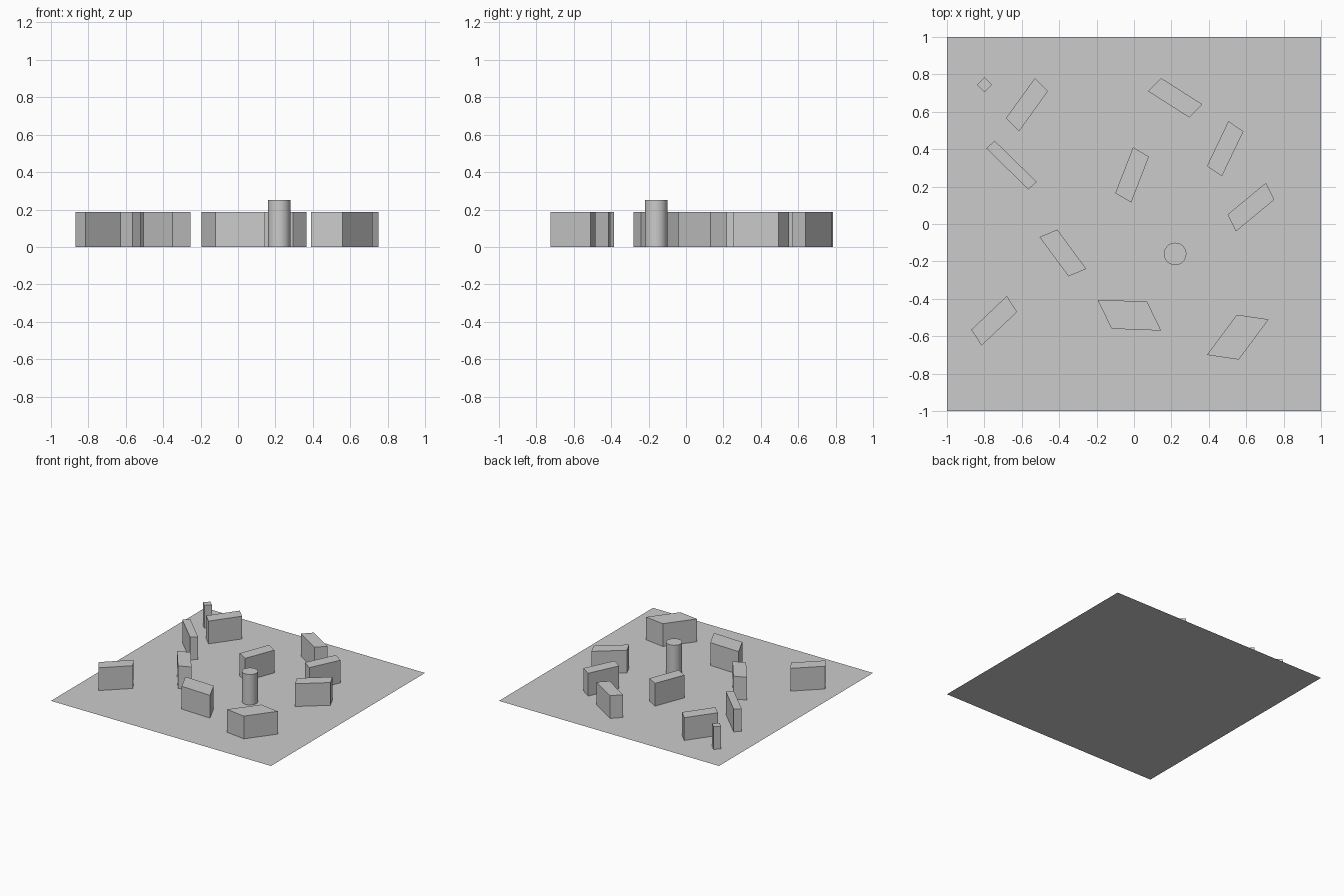
import bpy
import bmesh
import math
from mathutils import Vector

cube = bpy.data.objects.get("Cube")
if cube:
    bpy.data.objects.remove(cube, do_unlink=True)

BLOCK_HEIGHT = 0.187

grey = bpy.data.materials.new("light grey")
grey.use_nodes = True
colour = (0.6, 0.6, 0.6, 1)
grey.diffuse_color = colour
grey.node_tree.nodes["Principled BSDF"].inputs["Base Color"].default_value = colour


def block(name, corner, side_a, side_b):
    """Upright block whose footprint is a parallelogram given by three corners."""
    p, a, b = Vector(corner), Vector(side_a), Vector(side_b)
    footprint = [p, a, a + b - p, b]
    bm = bmesh.new()
    base = bm.faces.new([bm.verts.new((v.x, v.y, 0)) for v in footprint])
    top = bmesh.ops.extrude_face_region(bm, geom=[base], use_keep_orig=True)["geom"]
    lifted = [g for g in top if isinstance(g, bmesh.types.BMVert)]
    bmesh.ops.translate(bm, verts=lifted, vec=(0, 0, BLOCK_HEIGHT))
    bmesh.ops.recalc_face_normals(bm, faces=bm.faces)
    mesh = bpy.data.meshes.new(name)
    bm.to_mesh(mesh)
    bm.free()
    mesh.materials.append(grey)
    obj = bpy.data.objects.new(name, mesh)
    bpy.context.collection.objects.link(obj)


# Flat ground sheet
bpy.ops.mesh.primitive_plane_add(size=2)
ground = bpy.context.object
ground.name = "ground_sheet"
ground.data.materials.append(grey)

# Scattered blocks: shared corner, then its two neighbours
block("small_post", (-.80, .785), (-.76, .745), (-.84, .745))
block("back_left_block", (-.53, .78), (-.46, .71), (-.685, .565))
block("thin_wall", (-.745, .445), (-.79, .405), (-.52, .225))
block("back_block", (.145, .78), (.075, .71), (.365, .64))
block("back_right_block", (.505, .55), (.585, .495), (.39, .31))
block("centre_block", (-.005, .41), (.08, .36), (-.10, .165))
block("side_block", (.705, .22), (.75, .13), (.50, .05))
block("middle_block", (-.41, -.03), (-.505, -.07), (-.255, -.24))
block("front_corner_block", (-.68, -.385), (-.625, -.47), (-.87, -.565))
block("front_skewed_block", (-.195, -.405), (.07, -.415), (-.12, -.56))
block("corner_skewed_block", (.55, -.485), (.72, -.51), (.39, -.70))

# Round pillar
bpy.ops.mesh.primitive_cylinder_add(vertices=32, radius=0.06, depth=0.25,
                                    location=(0.22, -0.16, 0.125))
pillar = bpy.context.object
pillar.name = "round_pillar"
pillar.data.materials.append(grey)
bpy.ops.object.shade_smooth_by_angle(angle=math.radians(30))
